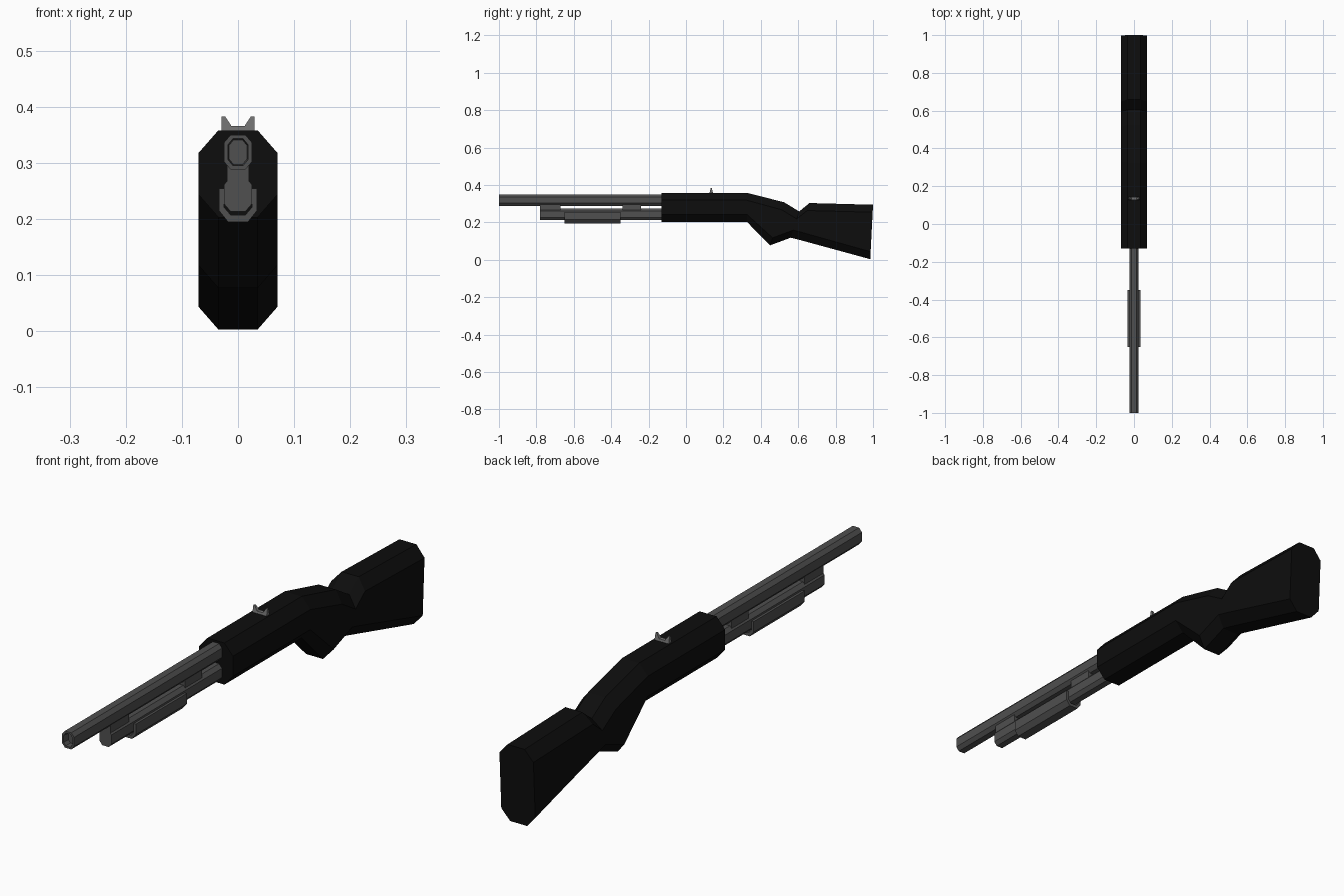
import bpy, bmesh

if "Cube" in bpy.data.objects:
    bpy.data.objects.remove(bpy.data.objects["Cube"])


def material(name, v):
    m = bpy.data.materials.new(name)
    m.diffuse_color = (v, v, v, 1)
    m.use_nodes = True
    m.node_tree.nodes["Principled BSDF"].inputs["Base Color"].default_value = m.diffuse_color
    return m


BLACK = material("black_polymer", 0.004)
METAL = material("dark_metal", 0.08)
SIGHT = material("sight_metal", 0.16)


def finish(bm, name, mat):
    bmesh.ops.recalc_face_normals(bm, faces=bm.faces)
    me = bpy.data.meshes.new(name)
    bm.to_mesh(me)
    bm.free()
    me.materials.append(mat)
    ob = bpy.data.objects.new(name, me)
    bpy.context.collection.objects.link(ob)
    return ob


def loft(name, rings, mat):
    """Skin equal-length rings of points and cap both ends."""
    bm = bmesh.new()
    vs = [[bm.verts.new(p) for p in r] for r in rings]
    n = len(vs[0])
    for a, b in zip(vs, vs[1:]):
        for i in range(n):
            j = (i + 1) % n
            bm.faces.new((a[i], a[j], b[j], b[i]))
    bm.faces.new(vs[0])
    bm.faces.new(vs[-1])
    return finish(bm, name, mat)


def octagon(y, zc, w, h, cx, cz):
    half = [(w - cx, -h), (w, cz - h), (w, h - cz), (w - cx, h)]
    pts = half + [(-x, z) for x, z in reversed(half)]
    return [(x, y, zc + z) for x, z in pts]


def prism(name, profile, y0, y1, mat):
    return loft(name, [[(x, y, z) for x, z in profile] for y in (y0, y1)], mat)


# Receiver and stock: chamfered sections between top and bottom (y, z) points
stations = [((-0.13, 0.358), (-0.13, 0.203)),
            ((0.325, 0.358), (0.325, 0.203)),
            ((0.525, 0.307), (0.45, 0.077)),
            ((0.605, 0.258), (0.56, 0.118)),
            ((0.66, 0.303), (0.60, 0.108)),
            ((1.0, 0.294), (0.985, 0.003))]
rings = []
for (ty, tz), (by, bz) in stations:
    t = 0.04 / (tz - bz)
    half = [(0.035, 0), (0.07, t), (0.07, 1 - t), (0.035, 1)]
    sec = half + [(-x, f) for x, f in reversed(half)]
    rings.append([(x, by + (ty - by) * f, bz + (tz - bz) * f) for x, f in sec])
loft("receiver_and_stock", rings, BLACK)

# Barrel with recessed muzzle
Z = 0.319
loft("barrel", [octagon(-0.12, Z, 0.025, 0.031, 0.012, 0.014),
                octagon(-1.0, Z, 0.025, 0.031, 0.012, 0.014),
                octagon(-1.0, Z, 0.018, 0.024, 0.009, 0.011),
                octagon(-0.975, Z, 0.016, 0.022, 0.008, 0.010)], METAL)

# Magazine tube
loft("magazine_tube", [octagon(y, 0.244, 0.025, 0.031, 0.012, 0.014)
                       for y in (-0.78, -0.12)], METAL)

# Brackets joining tube and barrel
for name, y0, y1 in (("front_bracket", -0.78, -0.67), ("rear_bracket", -0.34, -0.24)):
    prism(name, [(-0.02, 0.255), (0.02, 0.255), (0.02, 0.305), (-0.02, 0.305)], y0, y1, METAL)

# Sliding fore-end: U-shaped sleeve round the tube
right = [(0.018, 0.195), (0.034, 0.215), (0.034, 0.254), (0.025, 0.254),
         (0.025, 0.221), (0.013, 0.207)]
prism("fore_end", right + [(-x, z) for x, z in reversed(right)], -0.65, -0.35, METAL)

# Notched rear sight, tapering towards its top
right = [(0.029, 0.352), (0.029, 0.383), (0.023, 0.383), (0.012, 0.366)]
sight = right + [(-x, z) for x, z in reversed(right)]
loft("rear_sight", [[(x, 0.135 + s * (0.01 - 0.22 * (z - 0.352)), z) for x, z in sight]
                    for s in (-1, 1)], SIGHT)
